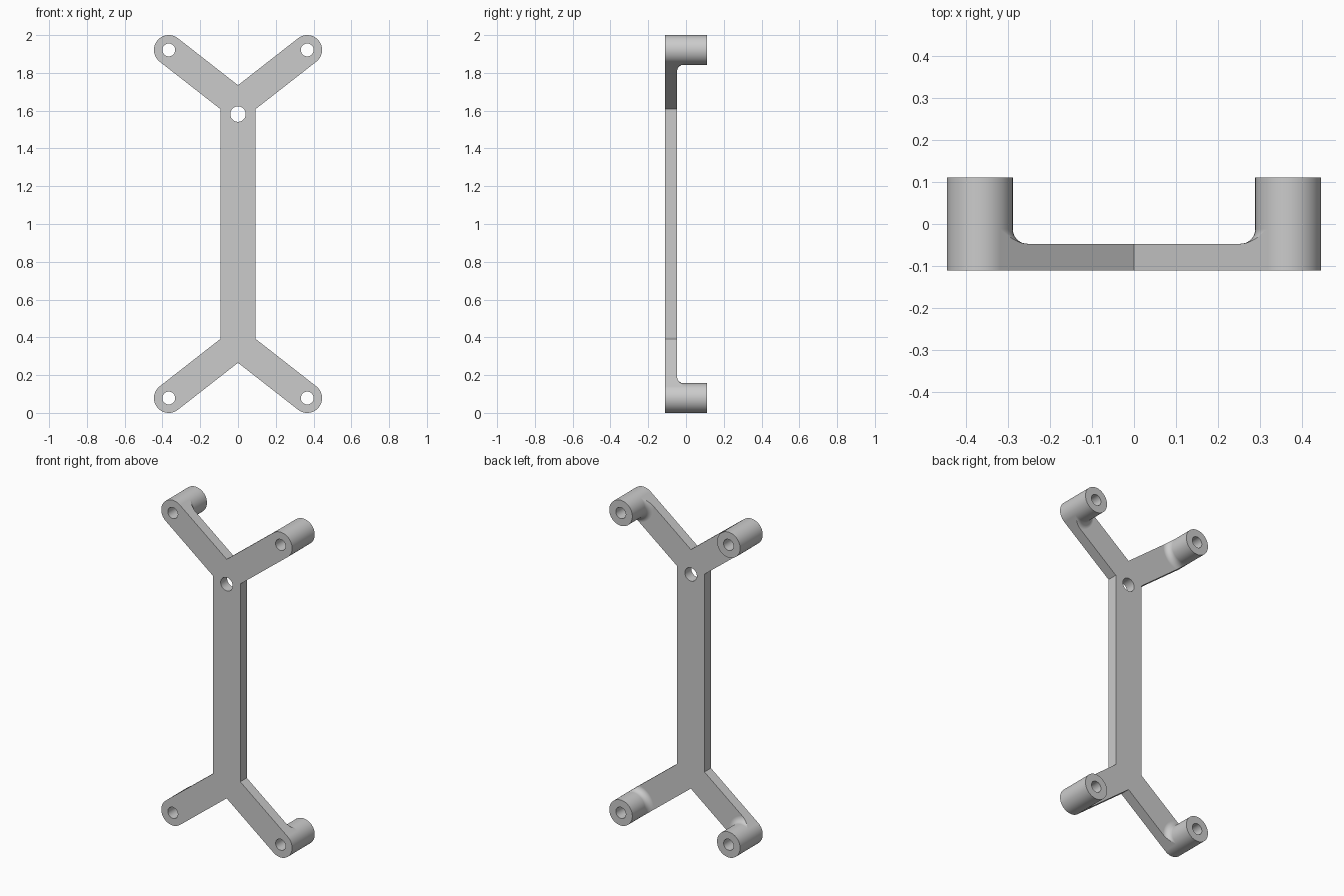
import bpy, bmesh, math

if "Cube" in bpy.data.objects:
    bpy.data.objects.remove(bpy.data.objects["Cube"])

R, FIL = 0.0785, 0.035            # boss radius, fillet radius
CX, CZ = 0.3665, 0.9215           # boss centre, measured from the frame centre
YF, YB, YT = -0.11, -0.047, 0.11  # plate front, plate back, boss end
HW = 0.0926                       # half width of the spine
ANG = math.radians(38)            # arm slope
N, K = 24, 8                      # segments per half circle, fillet steps
CA, SA = math.cos(ANG), math.sin(ANG)

grey = bpy.data.materials.new("light_grey")
grey.diffuse_color = (0.6, 0.6, 0.6, 1)
grey.use_nodes = True
grey.node_tree.nodes["Principled BSDF"].inputs["Base Color"].default_value = grey.diffuse_color

bm = bmesh.new()


def at(sx, sz, rad, a, y):
    """Vertex at an angle around a boss, measured from the arm direction."""
    x = CX + rad * math.cos(ANG + a)
    z = CZ + rad * math.sin(ANG + a)
    return bm.verts.new((sx * x, y, 1 + sz * z))


def strip(a, b):
    for i in range(len(a) - 1):
        bm.faces.new((a[i], a[i + 1], b[i + 1], b[i]))


def boss(sx, sz):
    """Round arm end with a standing boss and a fillet blending into the arm."""
    half = [math.pi * (i / N - 0.5) for i in range(N + 1)]
    front = [at(sx, sz, R, a, YF) for a in half]
    levels = []
    for k in range(K + 1):
        p = math.pi / 2 * k / K
        rad = R + FIL * (1 - math.sin(p))
        lo = math.pi - math.asin(min(1, R / rad))
        levels.append([at(sx, sz, rad, -lo - 2 * (math.pi - lo) * i / N,
                          YB + FIL * (1 - math.cos(p))) for i in range(N + 1)])
    for a, b in zip(levels, levels[1:]):
        strip(a, b)
    inner = levels[-1]
    y = inner[0].co.y
    outer = [inner[0]] + [at(sx, sz, R, a, y) for a in half[1:-1]] + [inner[-1]]
    strip(front, outer)
    ring = outer + inner[-2:0:-1]
    top = [bm.verts.new((v.co.x, YT, v.co.z)) for v in ring]
    strip(ring + ring[:1], top + top[:1])
    bm.faces.new(top)
    return front, levels


corners = {(sx, sz): boss(sx, sz) for sx in (1, -1) for sz in (1, -1)}

# Spine corners and the notches between the arms
z_v = CZ + R * CA - (CX - R * SA) * SA / CA
z_j = CZ - R * CA - (CX + R * SA - HW) * SA / CA


def pair(x, z):
    return [bm.verts.new((x, y, 1 + z)) for y in (YF, YB)]


notch = {sz: pair(0, sz * z_v) for sz in (1, -1)}
joint = {(sx, sz): pair(sx * HW, sz * z_j) for sx in (1, -1) for sz in (1, -1)}

# Front and back faces of the plate
for side in (0, 1):
    def arc(key):
        return corners[key][0] if side == 0 else corners[key][1][0]
    loop = []
    for sz, first in ((1, 1), (-1, -1)):
        loop += [joint[first, sz][side]] + arc((first, sz)) + [notch[sz][side]]
        loop += arc((-first, sz))[::-1] + [joint[-first, sz][side]]
    bm.faces.new(loop)

# Edges of the spine and arms
for sx in (1, -1):
    a, b = joint[sx, 1], joint[sx, -1]
    bm.faces.new((a[0], a[1], b[1], b[0]))
for (sx, sz), (front, levels) in corners.items():
    for end, base in ((0, joint[sx, sz]), (-1, notch[sz])):
        bm.faces.new([base[0], front[end]] + [l[end] for l in levels[::-1]] + [base[1]])

bmesh.ops.recalc_face_normals(bm, faces=bm.faces[:])
mesh = bpy.data.meshes.new("bracket_frame")
bm.to_mesh(mesh)
bm.free()
frame = bpy.data.objects.new("bracket_frame", mesh)
bpy.context.collection.objects.link(frame)
mesh.materials.append(grey)

# Screw holes: four through the bosses, two through the spine
holes = [(sx * CX, 1 + sz * CZ, 0.034) for sx in (1, -1) for sz in (1, -1)]
holes += [(0, 1.582, 0.041), (0, 0.583, 0.041)]
cut = bmesh.new()
for x, z, rad in holes:
    made = bmesh.ops.create_cone(cut, cap_ends=True, segments=40, radius1=rad, radius2=rad, depth=0.5)
    for v in made["verts"]:
        v.co = (x + v.co.x, v.co.z, z + v.co.y)
bmesh.ops.recalc_face_normals(cut, faces=cut.faces[:])
cut_mesh = bpy.data.meshes.new("hole_cutter")
cut.to_mesh(cut_mesh)
cut.free()
cut_mesh.materials.append(grey)
cutter = bpy.data.objects.new("hole_cutter", cut_mesh)
bpy.context.collection.objects.link(cutter)
cutter.hide_render = True

mod = frame.modifiers.new("holes", 'BOOLEAN')
mod.operation, mod.solver, mod.object = 'DIFFERENCE', 'EXACT', cutter
bpy.ops.object.select_all(action='DESELECT')
bpy.context.view_layer.objects.active = frame
frame.select_set(True)
bpy.ops.object.modifier_apply(modifier=mod.name)
bpy.data.objects.remove(cutter)

# Smooth rounds, crisp edges, flat plate faces
bpy.ops.object.shade_smooth_by_angle(angle=math.radians(30))
frame.modifiers.new("clean_normals", 'WEIGHTED_NORMAL').keep_sharp = True
